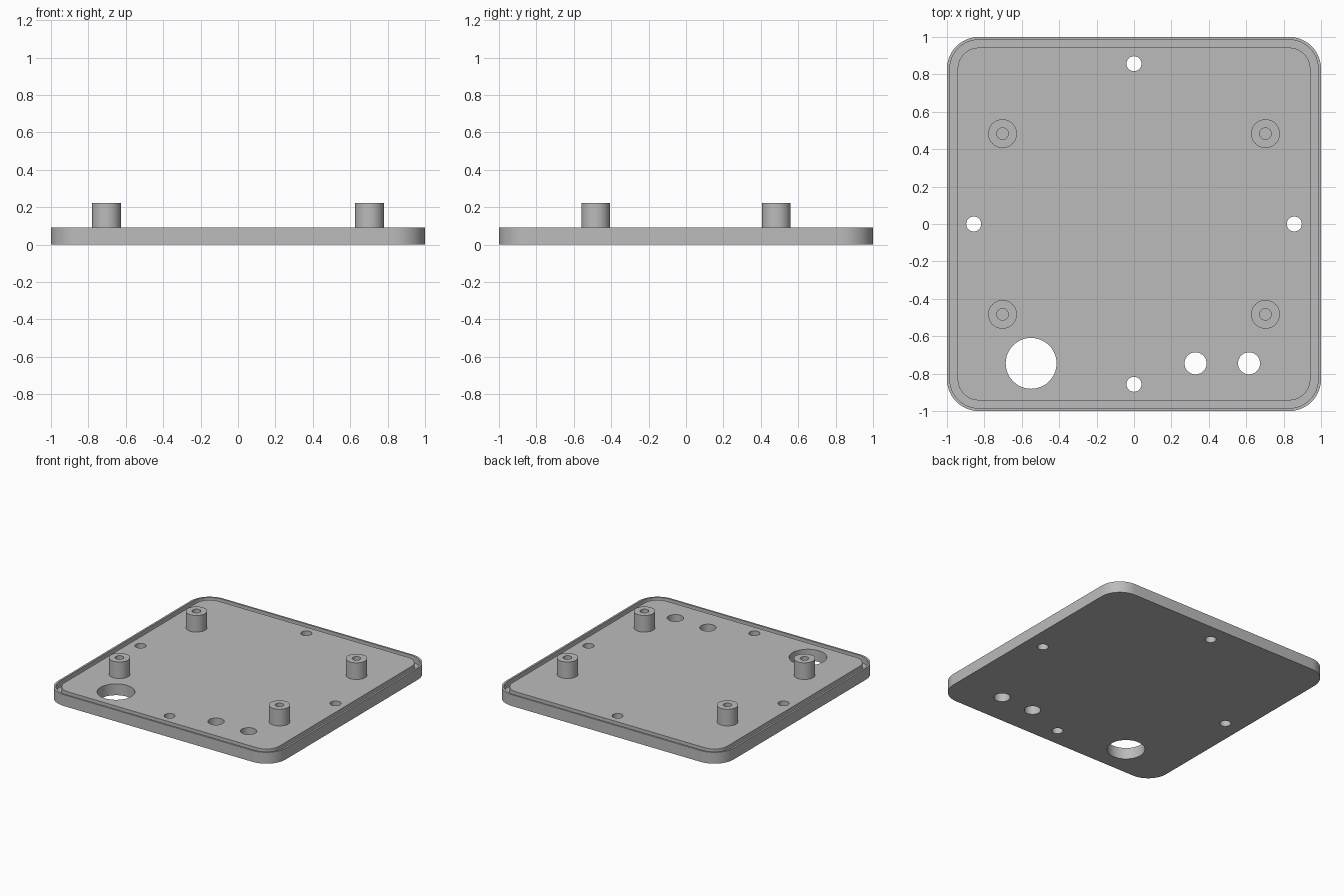
import bpy, bmesh
from math import cos, sin, tau, pi, radians

cube = bpy.data.objects.get("Cube")
if cube:
    bpy.data.objects.remove(cube)

grey = bpy.data.materials.new("plain grey")
grey.use_nodes = True
colour = (0.5, 0.5, 0.5, 1)
grey.diffuse_color = colour
grey.node_tree.nodes["Principled BSDF"].inputs["Base Color"].default_value = colour

TOP, POST_TOP, CORNER = 0.09, 0.222, 0.17


def rounded_square(half, z, steps=12):
    """Ring of points; corners stay concentric with the outer edge."""
    centre, radius = 1 - CORNER, half - 1 + CORNER
    ring = []
    for q in range(4):
        mid = q * pi / 2 + pi / 4
        cx = centre if cos(mid) > 0 else -centre
        cy = centre if sin(mid) > 0 else -centre
        for i in range(steps + 1):
            a = q * pi / 2 + i * pi / 2 / steps
            ring.append((cx + radius * cos(a), cy + radius * sin(a), z))
    return ring


def circle(x, y, radius, z, sides=48):
    return [(x + radius * cos(tau * i / sides), y + radius * sin(tau * i / sides), z)
            for i in range(sides)]


def loft(bm, rings):
    """Skin a stack of rings and cap both ends."""
    loops = [[bm.verts.new(p) for p in ring] for ring in rings]
    n = len(loops[0])
    for a, b in zip(loops, loops[1:]):
        for i in range(n):
            j = (i + 1) % n
            bm.faces.new((a[i], a[j], b[j], b[i]))
    bm.faces.new(loops[0][::-1])
    bm.faces.new(loops[-1])


def make(name, stacks):
    bm = bmesh.new()
    for rings in stacks:
        loft(bm, rings)
    mesh = bpy.data.meshes.new(name)
    bm.to_mesh(mesh)
    bm.free()
    obj = bpy.data.objects.new(name, mesh)
    bpy.context.collection.objects.link(obj)
    mesh.materials.append(grey)
    return obj


def select(obj):
    bpy.ops.object.select_all(action='DESELECT')
    obj.select_set(True)
    bpy.context.view_layer.objects.active = obj


# Base plate with thin rim, sealing groove and raised centre panel
GROOVE = 0.04
plate_profile = [(1, 0), (1, TOP), (0.985, TOP), (0.985, GROOVE),
                 (0.943, GROOVE), (0.943, TOP)]
plate = make("base_plate", [[rounded_square(h, z) for h, z in plate_profile]])

# Through holes: four edge screws, one cable opening, two small openings
holes = [(0, 0.857, 0.04), (0, -0.857, 0.04), (0.857, 0, 0.04), (-0.857, 0, 0.04),
         (-0.55, -0.745, 0.136), (0.329, -0.745, 0.059), (0.615, -0.745, 0.059)]
cutter = make("hole_cutter", [[circle(x, y, r, -0.1), circle(x, y, r, 0.2)]
                              for x, y, r in holes])
cutter.hide_render = True
select(plate)
cut = plate.modifiers.new("holes", 'BOOLEAN')
cut.operation, cut.solver, cut.object = 'DIFFERENCE', 'EXACT', cutter
bpy.ops.object.modifier_apply(modifier=cut.name)
bpy.data.objects.remove(cutter)
bpy.ops.object.shade_smooth_by_angle(angle=radians(30))

# Hollow mounting posts
post_profile = [(0.077, TOP - 0.01), (0.077, POST_TOP), (0.031, POST_TOP), (0.031, TOP)]
for side, x in (("left", 0.703), ("right", -0.703)):
    for end, y in (("front", -0.483), ("back", 0.483)):
        post = make(f"{end}_{side}_post", [[circle(x, y, r, z) for r, z in post_profile]])
        select(post)
        bpy.ops.object.shade_smooth_by_angle(angle=radians(30))
